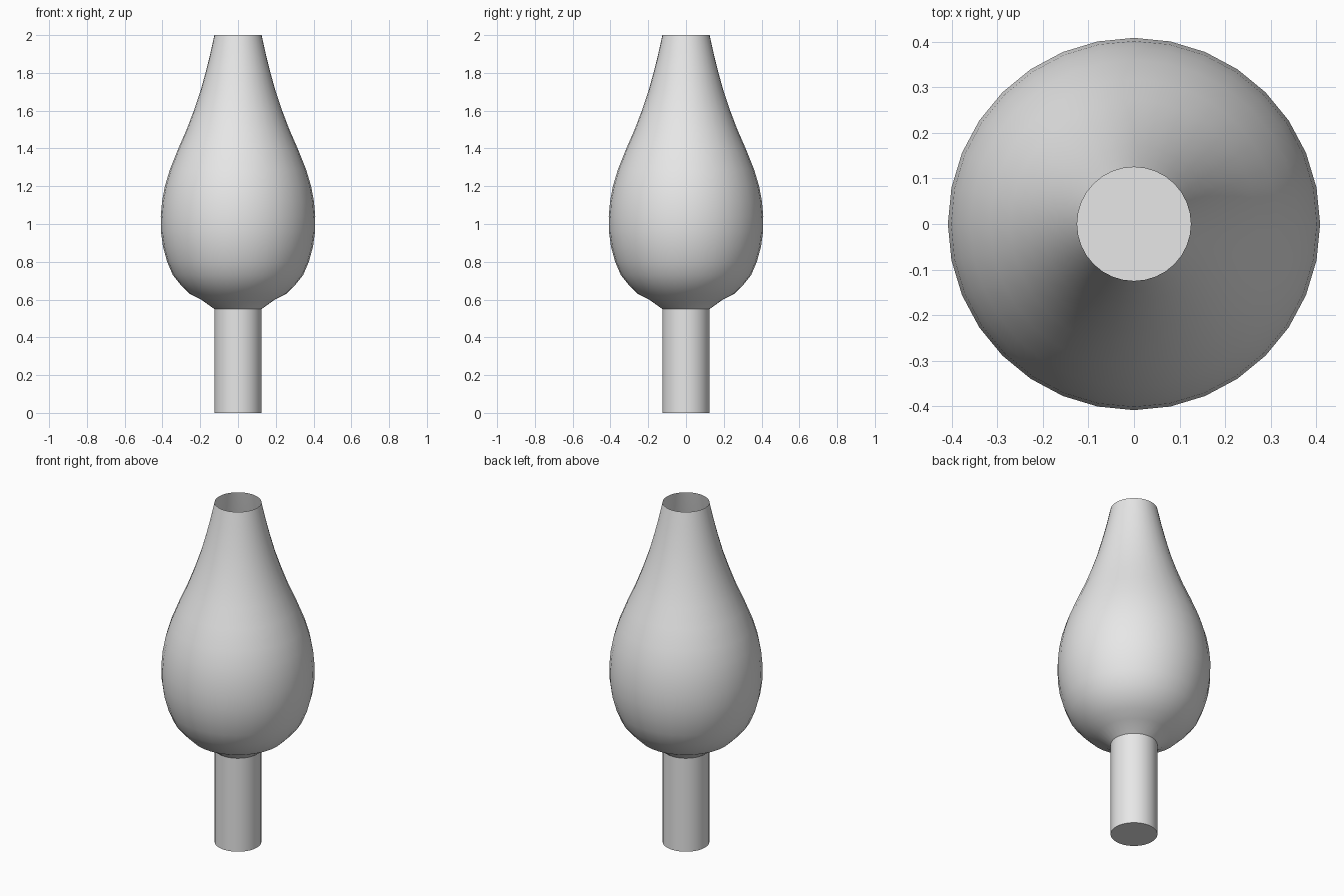
import bpy
import bmesh
import math
from mathutils import Vector

cube = bpy.data.objects.get("Cube")
if cube:
    bpy.data.objects.remove(cube, do_unlink=True)

SIDES = 32
NECK_R = 0.125
STEM_H = 0.55

# One plain grey for everything
grey = bpy.data.materials.new("plain_grey")
grey.use_nodes = True
grey.diffuse_color = (0.8, 0.8, 0.8, 1)
grey.node_tree.nodes["Principled BSDF"].inputs["Base Color"].default_value = (0.8, 0.8, 0.8, 1)


def add_object(name, bm):
    """Turn a bmesh into a smooth-shaded object with sharp edges kept."""
    mesh = bpy.data.meshes.new(name)
    bm.to_mesh(mesh)
    bm.free()
    mesh.materials.append(grey)
    obj = bpy.data.objects.new(name, mesh)
    bpy.context.collection.objects.link(obj)
    bpy.ops.object.select_all(action='DESELECT')
    obj.select_set(True)
    bpy.context.view_layer.objects.active = obj
    bpy.ops.object.shade_smooth_by_angle(angle=math.radians(40))
    return obj


def lathe(name, profile):
    """Spin (radius, height) points around z into an open shell."""
    bm = bmesh.new()
    verts = [bm.verts.new((r, 0, z)) for r, z in profile]
    edges = [bm.edges.new(pair) for pair in zip(verts, verts[1:])]
    bmesh.ops.spin(bm, geom=verts + edges, cent=(0, 0, 0), axis=(0, 0, 1),
                   angle=math.tau, steps=SIDES, use_merge=False)
    bmesh.ops.remove_doubles(bm, verts=bm.verts, dist=0.0005)
    bmesh.ops.recalc_face_normals(bm, faces=bm.faces)
    # Point the shell outward
    bm.normal_update()
    if sum(f.normal.dot(Vector((*f.calc_center_median().xy, 0))) for f in bm.faces) < 0:
        bmesh.ops.reverse_faces(bm, faces=bm.faces)
    return add_object(name, bm)


# Hollow bulb, open at the top
lathe("bulb", [
    (NECK_R, STEM_H), (0.195, 0.6), (0.255, 0.63), (0.305, 0.68),
    (0.345, 0.73), (0.375, 0.8), (0.397, 0.88), (0.408, 0.96),
    (0.409, 1.04), (0.402, 1.12), (0.387, 1.2), (0.36, 1.29),
    (0.316, 1.4), (0.272, 1.5), (0.234, 1.6), (0.2, 1.7),
    (0.172, 1.8), (0.147, 1.9), (NECK_R, 2.0),
])

# Solid stem, whose top closes the bottom of the bulb
bm = bmesh.new()
bmesh.ops.create_cone(bm, cap_ends=True, segments=SIDES,
                      radius1=NECK_R, radius2=NECK_R, depth=STEM_H)
bmesh.ops.translate(bm, verts=bm.verts, vec=(0, 0, STEM_H / 2))
add_object("stem", bm)
